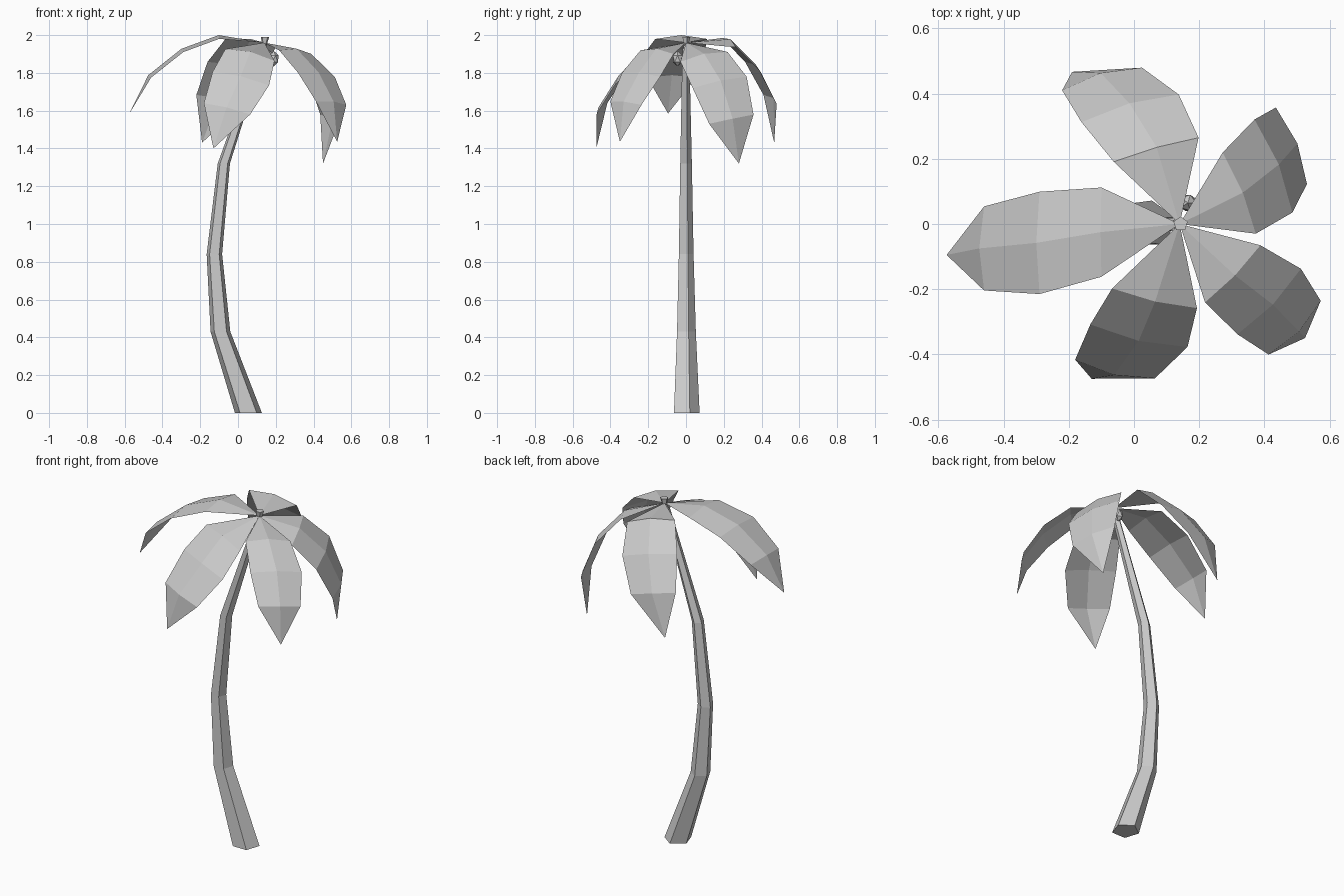
import bpy
import bmesh
from math import sin, cos, pi
from mathutils import Vector, Matrix

cube = bpy.data.objects.get("Cube")
if cube:
    bpy.data.objects.remove(cube)

grey = bpy.data.materials.new("plain_grey")
grey.use_nodes = True
tone = (0.6, 0.6, 0.6, 1)
grey.diffuse_color = tone
grey.node_tree.nodes["Principled BSDF"].inputs["Base Color"].default_value = tone


def finish(name, bm, closed=True):
    """Turn a bmesh into a flat shaded object."""
    if closed:
        bmesh.ops.recalc_face_normals(bm, faces=bm.faces)
    mesh = bpy.data.meshes.new(name)
    bm.to_mesh(mesh)
    bm.free()
    mesh.materials.append(grey)
    obj = bpy.data.objects.new(name, mesh)
    bpy.context.collection.objects.link(obj)
    return obj


def tapered_tube(name, rings, y, sides=5):
    """Loft level polygon rings given as (x, z, radius)."""
    bm = bmesh.new()
    loops = []
    for x, z, r in rings:
        angles = [pi / 2 + 2 * pi * i / sides for i in range(sides)]
        loops.append([bm.verts.new((x + r * cos(a), y + r * sin(a), z)) for a in angles])
    for low, high in zip(loops, loops[1:]):
        for i in range(sides):
            j = (i + 1) % sides
            bm.faces.new((low[i], low[j], high[j], high[i]))
    bm.faces.new(loops[0][::-1])
    bm.faces.new(loops[-1])
    return finish(name, bm)


HUB = Vector((0.14, 0, 1.96))
HALF_WIDTHS = (0.137, 0.157, 0.129)
RIDGE = 0.02


def frond(name, side, path):
    """Ridged leaf from the hub through three cross sections to a tip."""
    side = Vector(side)
    points = [HUB] + [Vector(p) for p in path]
    bm = bmesh.new()
    rows = []
    for i, half in enumerate(HALF_WIDTHS, start=1):
        normal = (points[i + 1] - points[i - 1]).cross(side).normalized()
        if normal.z < 0:
            normal.negate()
        centre = points[i]
        row = (centre - side * half, centre + normal * RIDGE, centre + side * half)
        rows.append([bm.verts.new(p) for p in row])
    base, tip = bm.verts.new(points[0]), bm.verts.new(points[-1])
    for k in range(2):
        bm.faces.new((base, rows[0][k + 1], rows[0][k]))
        for a, b in zip(rows, rows[1:]):
            bm.faces.new((a[k], a[k + 1], b[k + 1], b[k]))
        bm.faces.new((rows[-1][k], rows[-1][k + 1], tip))
    # Make the upper side the outside
    bmesh.ops.recalc_face_normals(bm, faces=bm.faces)
    bm.normal_update()
    if sum(f.normal.z * f.calc_area() for f in bm.faces) < 0:
        bmesh.ops.reverse_faces(bm, faces=bm.faces)
    return finish(name, bm, closed=False)


def coconut(name, location, radius):
    """Small faceted nut hanging under the crown."""
    bm = bmesh.new()
    bmesh.ops.create_icosphere(bm, subdivisions=1, radius=radius)
    place = Matrix.Translation(location) @ Matrix.Diagonal((0.85, 0.85, 1.2, 1))
    bmesh.ops.transform(bm, matrix=place, verts=bm.verts)
    return finish(name, bm)


# Bent trunk and the flared bud on top of it
tapered_tube("trunk", [(0.055, 0, 0.075), (-0.093, 0.43, 0.055), (-0.125, 0.84, 0.043),
                       (-0.075, 1.32, 0.034), (0.13, 1.93, 0.02)], -0.003)
tapered_tube("crown_bud", [(0.13, 1.92, 0.02), (0.14, 1.95, 0.013), (0.143, 1.99, 0.023)], 0)

# Five drooping fronds: sideways direction, then centre path
frond("right_frond", (0, 1, 0),
      [(-0.10, -0.025, 1.98), (-0.29, -0.058, 1.91), (-0.46, -0.075, 1.775), (-0.575, -0.095, 1.585)])
frond("back_frond", (0.95, 0.27, -0.18),
      [(0.068, 0.228, 1.96), (-0.012, 0.355, 1.83), (-0.098, 0.445, 1.66), (-0.19, 0.467, 1.43)])
frond("front_frond", (0.95, -0.22, -0.23),
      [(0.063, -0.228, 1.895), (0.015, -0.343, 1.77), (-0.058, -0.445, 1.61), (-0.13, -0.475, 1.40)])
frond("front_left_frond", (0.62, 0.64, -0.07),
      [(0.303, -0.153, 1.91), (0.415, -0.238, 1.79), (0.493, -0.318, 1.64), (0.525, -0.35, 1.435)])
frond("back_left_frond", (0.37, -0.91, -0.19),
      [(0.323, 0.095, 1.885), (0.428, 0.178, 1.75), (0.483, 0.24, 1.555), (0.45, 0.28, 1.32)])

# Coconuts
coconut("front_coconut", (0.19, -0.045, 1.875), 0.034)
coconut("back_coconut", (0.165, 0.065, 1.88), 0.034)
